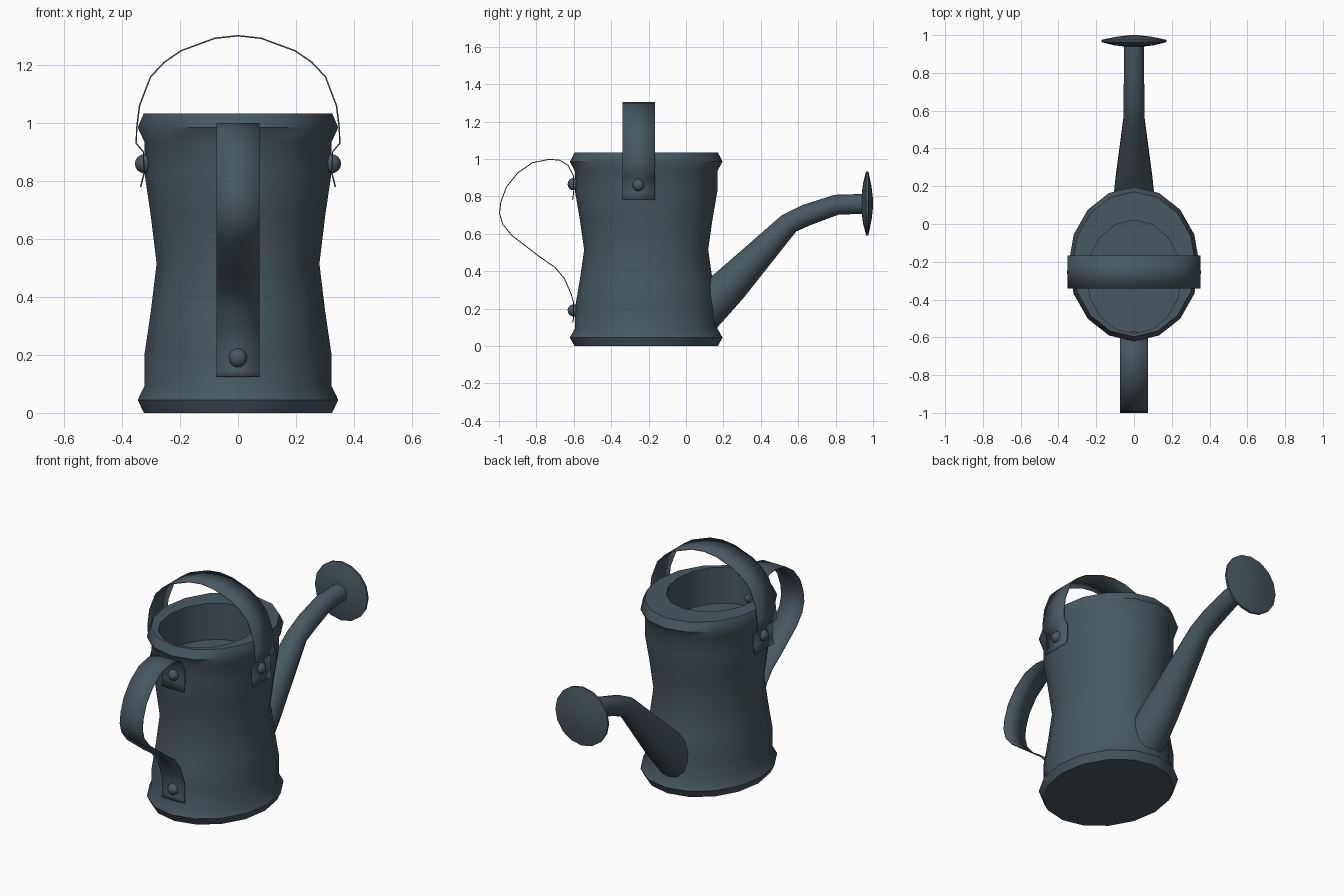
import bpy, bmesh, math
from mathutils import Vector

if "Cube" in bpy.data.objects:
    bpy.data.objects.remove(bpy.data.objects["Cube"])

slate = bpy.data.materials.new("slate_metal")
slate.diffuse_color = (0.065, 0.098, 0.12, 1)
slate.use_nodes = True
slate.node_tree.nodes["Principled BSDF"].inputs["Base Color"].default_value = slate.diffuse_color
CY = -0.213  # body centre in y


def finish(name, bm, angle=40):
    bmesh.ops.recalc_face_normals(bm, faces=bm.faces)
    me = bpy.data.meshes.new(name)
    bm.to_mesh(me)
    bm.free()
    ob = bpy.data.objects.new(name, me)
    bpy.context.collection.objects.link(ob)
    me.materials.append(slate)
    bpy.ops.object.select_all(action='DESELECT')
    ob.select_set(True)
    bpy.context.view_layer.objects.active = ob
    bpy.ops.object.shade_smooth_by_angle(angle=math.radians(angle))
    return ob


def loft(name, rings, angle=40):
    """Skin closed rings of points and cap both ends."""
    bm = bmesh.new()
    vs = [[bm.verts.new(p) for p in r] for r in rings]
    n = len(vs[0])
    for a, b in zip(vs, vs[1:]):
        for i in range(n):
            j = (i + 1) % n
            bm.faces.new((a[i], a[j], b[j], b[i]))
    bm.faces.new(vs[0])
    bm.faces.new(vs[-1])
    return finish(name, bm, angle)


def ellipse(rx, ry, cy, z, n=16):
    return [(rx * math.cos(2 * math.pi * i / n), cy + ry * math.sin(2 * math.pi * i / n), z)
            for i in range(n)]


def strap(name, points, half):
    """Thin bent band: each point is its centre, half is the half-width vector."""
    bm = bmesh.new()
    rows = [(bm.verts.new(Vector(p) - half), bm.verts.new(Vector(p) + half)) for p in points]
    for a, b in zip(rows, rows[1:]):
        bm.faces.new((a[0], a[1], b[1], b[0]))
    ob = finish(name, bm, 45)
    mod = ob.modifiers.new("thickness", 'SOLIDIFY')
    mod.thickness = 0.005
    mod.offset = 0


def tube(name, stations, n=14, angle=40):
    """Round tube in the yz plane from (y, z, radius) stations."""
    rings = []
    for k, (y, z, r) in enumerate(stations):
        p, q = stations[max(k - 1, 0)], stations[min(k + 1, len(stations) - 1)]
        t = Vector((0, q[0] - p[0], q[1] - p[1])).normalized()
        up = Vector((0, -t.z, t.y))
        rings.append([Vector((0, y, z)) + r * (math.cos(2 * math.pi * i / n) * up
                      + math.sin(2 * math.pi * i / n) * Vector((1, 0, 0))) for i in range(n)])
    return loft(name, rings, angle)


# Waisted oval body with rolled rims, half-covered opening and inner floor
profile = [(0.325, 0), (0.346, 0.045), (0.323, 0.093), (0.323, 0.2), (0.301, 0.35),
           (0.281, 0.515), (0.301, 0.68), (0.323, 0.83), (0.323, 0.935), (0.346, 0.985), (0.325, 1.034)]
rings = [ellipse(r, r * 1.18, CY, z) for r, z in profile]
rings += [ellipse(0.25, 0.30, -0.28, z) for z in (1.034, 0.82)]
loft("body", rings, 50)

# Spout
tube("spout", [(0.06, 0.155, 0.118), (0.235, 0.325, 0.1), (0.55, 0.655, 0.058),
               (0.645, 0.70, 0.058), (0.805, 0.755, 0.054), (0.96, 0.76, 0.053)])

# Sprinkler head
tube("sprinkler_head", [(0.94, 0.762, 0.055), (0.946, 0.762, 0.105), (0.963, 0.762, 0.172),
                        (0.975, 0.762, 0.172), (0.992, 0.762, 0.09), (1.0, 0.762, 0.02)], 16, 50)

# Top carrying handle, mirrored across x
half_arc = [(0.336, 0.78), (0.326, 0.82), (0.326, 0.9), (0.351, 0.93), (0.35, 0.98), (0.34, 1.06),
            (0.302, 1.16), (0.255, 1.21), (0.197, 1.25), (0.08, 1.293), (0, 1.302)]
arc = half_arc + [(-x, z) for x, z in reversed(half_arc[:-1])]
strap("top_handle", [(x, -0.253, z) for x, z in arc], Vector((0, 0.0875, 0)))

# Back grip handle
grip = [(-0.606, 0.78), (-0.6, 0.83), (-0.602, 0.91), (-0.63, 0.965), (-0.675, 0.993), (-0.73, 0.998),
        (-0.82, 0.98), (-0.9, 0.925), (-0.96, 0.85), (-0.99, 0.77), (-0.997, 0.71), (-0.98, 0.65),
        (-0.93, 0.59), (-0.78, 0.475), (-0.7, 0.42), (-0.65, 0.36), (-0.615, 0.28),
        (-0.602, 0.235), (-0.602, 0.145), (-0.606, 0.125)]
strap("grip_handle", [(0, y, z) for y, z in grip], Vector((0.074, 0, 0)))

# Rivets
for k, p in enumerate([(-0.323, -0.255, 0.86), (0.323, -0.255, 0.86), (0, -0.6, 0.865), (0, -0.6, 0.19)]):
    bm = bmesh.new()
    bmesh.ops.create_uvsphere(bm, u_segments=12, v_segments=8, radius=0.033)
    bmesh.ops.translate(bm, verts=bm.verts, vec=p)
    finish("rivet_%d" % (k + 1), bm)
